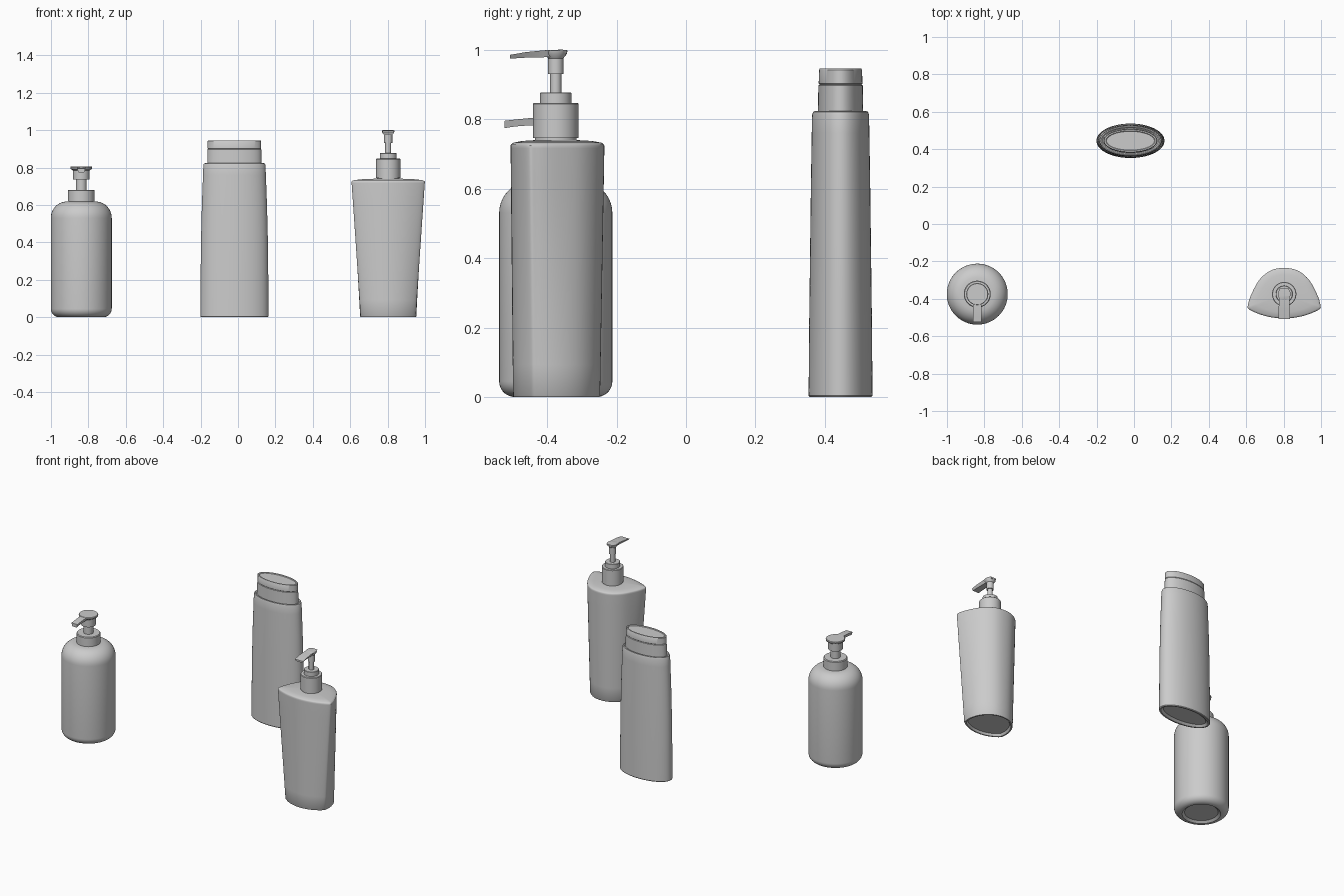
import bpy, bmesh, math

if "Cube" in bpy.data.objects:
    bpy.data.objects.remove(bpy.data.objects["Cube"])

grey = bpy.data.materials.new("plain_grey")
grey.diffuse_color = (0.6, 0.6, 0.6, 1)
grey.use_nodes = True
grey.node_tree.nodes["Principled BSDF"].inputs["Base Color"].default_value = grey.diffuse_color


def finish(name, bm, angle=35):
    bmesh.ops.recalc_face_normals(bm, faces=bm.faces)
    me = bpy.data.meshes.new(name)
    bm.to_mesh(me)
    bm.free()
    me.materials.append(grey)
    ob = bpy.data.objects.new(name, me)
    bpy.context.collection.objects.link(ob)
    bpy.ops.object.select_all(action='DESELECT')
    ob.select_set(True)
    bpy.context.view_layer.objects.active = ob
    bpy.ops.object.shade_smooth_by_angle(angle=math.radians(angle))
    return ob


def loft(name, rings):
    """Skin a list of equal-length point rings and close both ends."""
    bm = bmesh.new()
    vs = [[bm.verts.new(p) for p in ring] for ring in rings]
    n = len(vs[0])
    for a, b in zip(vs, vs[1:]):
        for i in range(n):
            j = (i + 1) % n
            bm.faces.new((a[i], a[j], b[j], b[i]))
    bm.faces.new(vs[0])
    bm.faces.new(vs[-1])
    return finish(name, bm)


def oval(cx, cy, rx, ry, z, n=64):
    return [(cx + rx * math.cos(2 * math.pi * i / n),
             cy + ry * math.sin(2 * math.pi * i / n), z) for i in range(n)]


def lathe(name, cx, cy, profile):
    return loft(name, [oval(cx, cy, r, r, z) for r, z in profile])


def oval_lathe(name, cx, cy, profile):
    return loft(name, [oval(cx, cy, rx, ry, z, 96) for rx, ry, z in profile])


def spout(name, cx, stations):
    """Nozzle along y: (y, bottom z, top z, half width), narrower below."""
    return loft(name, [[(cx - w, y, t), (cx + w, y, t),
                        (cx + w * 0.7, y, b), (cx - w * 0.7, y, b)]
                       for y, b, t, w in stations])


# ---- round pump bottle
AX, AY = -0.838, -0.375
R = 0.163
body = [(0.10, 0.012), (0.115, 0.0)]
body += [(R - 0.045 + 0.045 * math.sin(math.radians(a)),
          0.045 - 0.045 * math.cos(math.radians(a))) for a in range(10, 91, 10)]
body += [(R - 0.085 + 0.085 * math.cos(math.radians(a)),
          0.53 + 0.088 * math.sin(math.radians(a))) for a in range(0, 91, 9)]
body += [(0.06, 0.62)]
lathe("round_bottle_body", AX, AY, body)
lathe("round_bottle_collar", AX, AY,
      [(0.072, 0.615), (0.072, 0.676), (0.068, 0.681), (0.03, 0.681)])
lathe("round_bottle_stem", AX, AY, [(0.029, 0.67), (0.029, 0.74)])
lathe("round_bottle_pump_head", AX, AY,
      [(0.044, 0.735), (0.045, 0.785), (0.058, 0.793), (0.059, 0.801), (0.056, 0.805)])
spout("round_bottle_spout", AX,
      [(-0.523, 0.774, 0.795, 0.022), (-0.49, 0.779, 0.799, 0.022),
       (-0.45, 0.782, 0.803, 0.022), (-0.39, 0.782, 0.804, 0.022)])

# ---- oval shampoo bottle
BX, BY = -0.019, 0.445
oval_lathe("oval_bottle_body", BX, BY, [
    (0.155, 0.066, 0.012), (0.170, 0.080, 0.0), (0.179, 0.089, 0.0),
    (0.182, 0.092, 0.004), (0.181, 0.0905, 0.20), (0.179, 0.088, 0.40),
    (0.174, 0.0855, 0.60), (0.168, 0.083, 0.76), (0.166, 0.082, 0.812),
    (0.163, 0.079, 0.821), (0.157, 0.074, 0.823), (0.150, 0.068, 0.818),
    (0.13, 0.05, 0.818)])
oval_lathe("oval_bottle_cap_base", BX, BY, [
    (0.145, 0.065, 0.812), (0.144, 0.064, 0.897), (0.139, 0.059, 0.900)])
oval_lathe("oval_bottle_cap_lid", BX, BY, [
    (0.139, 0.059, 0.898), (0.143, 0.063, 0.902), (0.143, 0.062, 0.942),
    (0.140, 0.060, 0.945), (0.132, 0.053, 0.945), (0.128, 0.050, 0.941)])

# ---- tapered pump bottle with a rounded triangular section
CX, CY = 0.803, -0.375
half = [(0, .14), (.07, .127), (.13, .080), (.173, .005), (.193, -.055),
        (.185, -.083), (.10, -.117), (0, -.13)]
key = half + [(-x, y) for x, y in half[-2:0:-1]]


def smooth_loop(pts, sub=6):
    """Closed Catmull-Rom curve through the points."""
    out, n = [], len(pts)
    for i in range(n):
        a, b, c, d = (pts[(i + k) % n] for k in (-1, 0, 1, 2))
        for s in range(sub):
            t = s / sub
            out.append(tuple(0.5 * (2 * q + (r - p) * t + (2*p - 5*q + 4*r - u) * t * t
                                    + (3*q - p - 3*r + u) * t ** 3)
                             for p, q, r, u in zip(a, b, c, d)))
    return out


section = smooth_loop(key)


def tri_ring(z, s, mix):
    """mix 0 = rounded triangle at the top, 1 = fuller section at the base."""
    ring = []
    for x, y in section:
        a = math.atan2(y / 0.13, x / 0.195)
        bx = 0.5 * (x * 0.8 + 0.155 * math.cos(a))
        by = 0.5 * (y * 0.93 + 0.125 * math.sin(a))
        ring.append((CX + s * (x + (bx - x) * mix), CY + s * (y + (by - y) * mix), z))
    return ring


rings = [tri_ring(0.014, 0.86, 1), tri_ring(0.0, 0.92, 1), tri_ring(0.0, 0.98, 1)]
rings += [tri_ring(0.004 + 0.712 * k / 8, 1, 1 - k / 8) for k in range(9)]
rings += [tri_ring(z, s, 0) for z, s in
          [(0.724, 1.0), (0.728, 0.985), (0.732, 0.94), (0.737, 0.75), (0.740, 0.4)]]
loft("tapered_bottle_body", rings)
lathe("tapered_bottle_neck", CX, CY, [(0.06, 0.73), (0.06, 0.75)])
lathe("tapered_bottle_collar", CX, CY,
      [(0.065, 0.745), (0.065, 0.844), (0.062, 0.847), (0.04, 0.847)])
lathe("tapered_bottle_upper_collar", CX, CY,
      [(0.045, 0.845), (0.045, 0.875), (0.043, 0.877), (0.02, 0.877)])
lathe("tapered_bottle_stem", CX, CY, [(0.016, 0.87), (0.016, 0.935)])
lathe("tapered_bottle_pump_head", CX, CY,
      [(0.022, 0.93), (0.022, 0.975), (0.032, 0.988), (0.034, 0.997), (0.030, 0.999)])
spout("tapered_bottle_spout", CX,
      [(-0.507, 0.974, 0.985, 0.031), (-0.46, 0.977, 0.993, 0.030),
       (-0.41, 0.978, 0.998, 0.028), (-0.36, 0.982, 1.0, 0.030),
       (-0.342, 0.990, 0.999, 0.022)])
